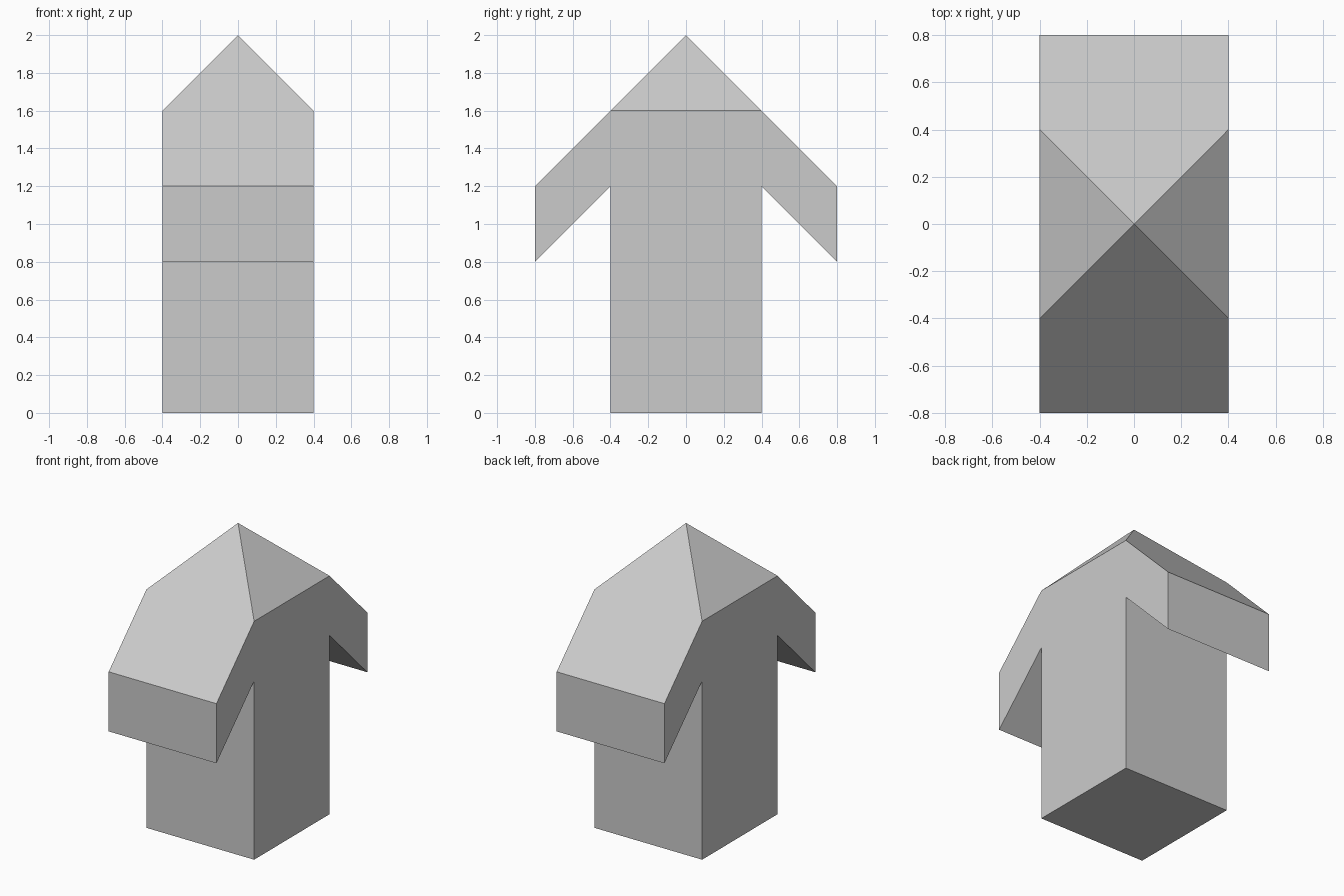
import bpy, bmesh

if "Cube" in bpy.data.objects:
    bpy.data.objects.remove(bpy.data.objects["Cube"])

# Half of the arrow-shaped side profile (y, z), mirrored across y = 0
half = [(0.4, 0), (0.4, 1.2), (0.8, 0.8), (0.8, 1.2)]
profile = half + [(0, 2)] + [(-y, z) for y, z in reversed(half)]

bm = bmesh.new()

# Post with sloping eaves: extrude the profile across x
face = bm.faces.new([bm.verts.new((-0.4, y, z)) for y, z in profile])
ext = bmesh.ops.extrude_face_region(bm, geom=[face])
bmesh.ops.translate(bm, vec=(0.8, 0, 0),
                    verts=[v for v in ext["geom"] if isinstance(v, bmesh.types.BMVert)])

# Bevel the ridge on both sides so the top becomes a four-sided point
for side in (-1, 1):
    bmesh.ops.bisect_plane(bm, geom=bm.verts[:] + bm.edges[:] + bm.faces[:],
                           plane_co=(0, 0, 2), plane_no=(side, 0, 1),
                           dist=1e-5, clear_outer=True)
    bmesh.ops.holes_fill(bm, edges=[e for e in bm.edges if e.is_boundary], sides=0)

bmesh.ops.remove_doubles(bm, verts=bm.verts[:], dist=1e-4)
bmesh.ops.recalc_face_normals(bm, faces=bm.faces[:])

mesh = bpy.data.meshes.new("roofed_post")
bm.to_mesh(mesh)
bm.free()
bpy.context.collection.objects.link(bpy.data.objects.new("roofed_post", mesh))
